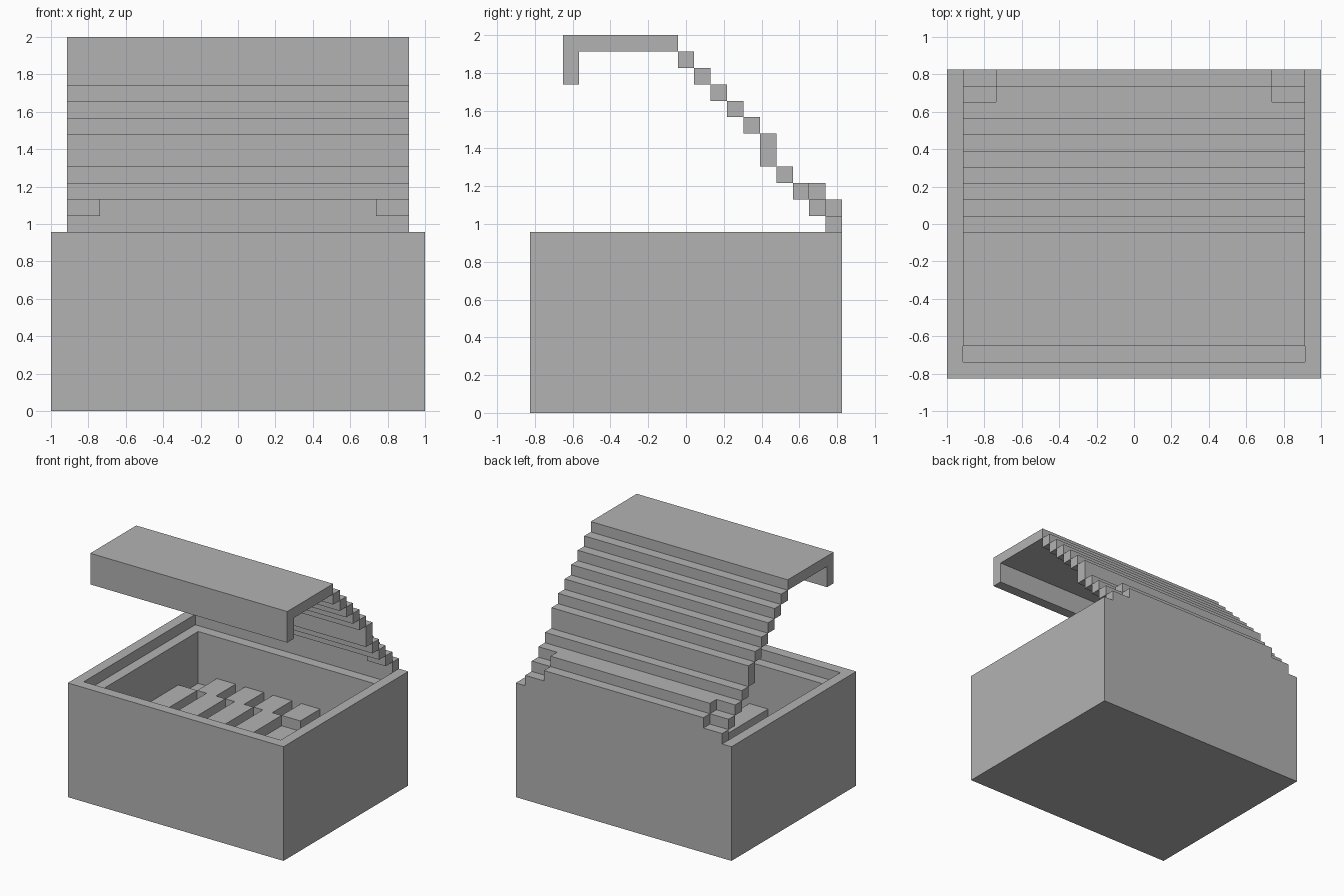
import bpy, bmesh
from mathutils import Vector

cube = bpy.data.objects.get("Cube")
if cube:
    bpy.data.objects.remove(cube, do_unlink=True)

U = 2 / 23                    # one grid block
W, D, H = 23, 19, 11          # chest size in blocks

grey = bpy.data.materials.new("plain_grey")
grey.use_nodes = True
colour = (0.448, 0.448, 0.448, 1)
grey.diffuse_color = colour
grey.node_tree.nodes["Principled BSDF"].inputs["Base Color"].default_value = colour


def finish(name, bm):
    """Turn block coordinates (corner origin) into a centred object."""
    for v in bm.verts:
        v.co = Vector((v.co.x - W / 2, v.co.y - D / 2, v.co.z)) * U
    bmesh.ops.recalc_face_normals(bm, faces=bm.faces)
    mesh = bpy.data.meshes.new(name)
    bm.to_mesh(mesh)
    bm.free()
    mesh.materials.append(grey)
    obj = bpy.data.objects.new(name, mesh)
    bpy.context.collection.objects.link(obj)
    return obj


def prism(bm, profile, x0, x1):
    """Extrude a side profile of (y, z) points from x0 to x1."""
    face = bm.faces.new([bm.verts.new((x0, y, z)) for y, z in profile])
    out = bmesh.ops.extrude_face_region(bm, geom=[face])["geom"]
    for v in out:
        if isinstance(v, bmesh.types.BMVert):
            v.co.x = x1


def box(bm, x0, x1, y0, y1, z0, z1):
    prism(bm, [(y0, z0), (y1, z0), (y1, z1), (y0, z1)], x0, x1)


# Chest body: a rim, a ledge one block down, then a deep well
bm = bmesh.new()
box(bm, 0, W, 0, D, 0, H)
bmesh.ops.recalc_face_normals(bm, faces=bm.faces)
top = max(bm.faces, key=lambda f: f.calc_center_median().z)
for depth in (1, 5):
    bmesh.ops.inset_region(bm, faces=[top], thickness=1, use_even_offset=True)
    top = bmesh.ops.extrude_discrete_faces(bm, faces=[top])["faces"][0]
    for v in top.verts:
        v.co.z -= depth
finish("chest_body", bm)

# Raised bars on the floor of the well, staggered between rows
bm = bmesh.new()
for i in range(4):
    box(bm, 4 + 3 * i, 6 + 3 * i, 14, 17, 5, 6)
    box(bm, 2 + 3 * i, 4 + 3 * i, 2, 14, 5, 6)
for x in (14, 17):
    box(bm, x, x + 2, 2, 8, 5, 6)
finish("floor_bars", bm)

# Hinge: raised middle with lower stepped corners
bm = bmesh.new()
box(bm, 3, W - 3, 18, 19, 11, 13)
box(bm, 3, W - 3, 17, 18, 13, 14)
for x in (1, W - 3):
    box(bm, x, x + 2, 18, 19, 11, 12)
    box(bm, x, x + 2, 17, 18, 12, 13)
finish("hinge", bm)

# Lid: staircase of slats descending to the hinge
bm = bmesh.new()
z = 22
for y in range(9, 17):
    height = 2 if y == 14 else 1
    box(bm, 1, W - 1, y, y + 1, z - height, z)
    z -= height
finish("lid_slats", bm)

# Lid top with a front lip
bm = bmesh.new()
prism(bm, [(2, 20), (3, 20), (3, 22), (9, 22), (9, 23), (2, 23)], 1, W - 1)
finish("lid_top", bm)
